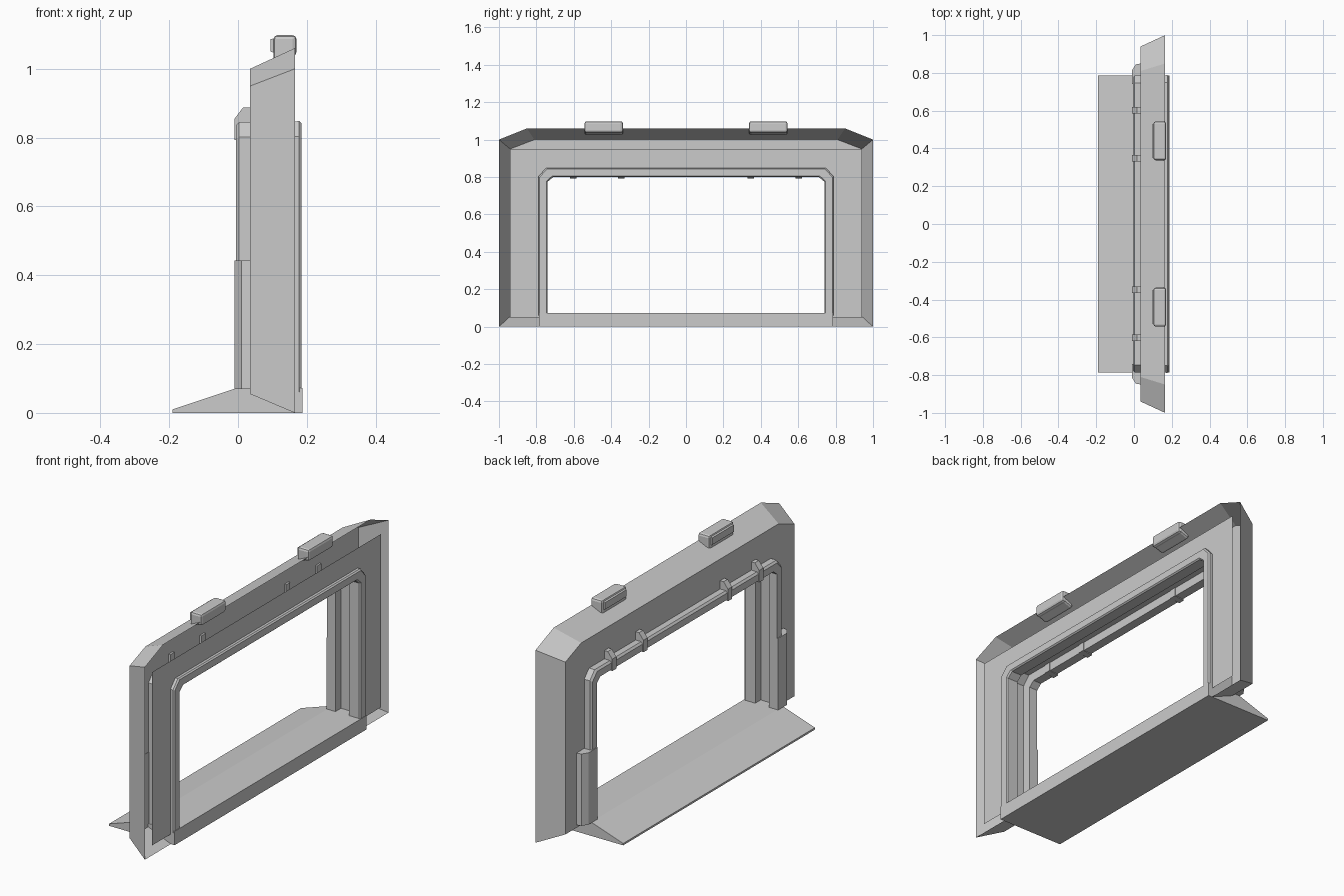
import bpy, bmesh

if "Cube" in bpy.data.objects:
    bpy.data.objects.remove(bpy.data.objects["Cube"])


def finish(name, bm, bevel=0.0):
    bmesh.ops.remove_doubles(bm, verts=bm.verts, dist=1e-5)
    bmesh.ops.recalc_face_normals(bm, faces=bm.faces)
    me = bpy.data.meshes.new(name)
    bm.to_mesh(me)
    bm.free()
    ob = bpy.data.objects.new(name, me)
    bpy.context.collection.objects.link(ob)
    if bevel:
        m = ob.modifiers.new("bevel", 'BEVEL')
        m.width, m.segments, m.limit_method = bevel, 2, 'ANGLE'
    return ob


def arch(name, loops, closed=False):
    """Loft arch-shaped loops; each is (x, [half-arch (y, z) points])."""
    bm = bmesh.new()
    rows = []
    for x, half in loops:
        pts = [(-y, z) for y, z in half] + list(reversed(half))
        rows.append([bm.verts.new((x, y, z)) for y, z in pts])
    n = len(rows)
    for i in range(n if closed else n - 1):
        a, b = rows[i], rows[(i + 1) % n]
        for j in range(len(a) - 1):
            bm.faces.new((a[j], a[j + 1], b[j + 1], b[j]))
    if closed:
        for end in (0, -1):
            bm.faces.new([r[end] for r in rows])
    return finish(name, bm)


def prism(name, profile, axis, a, b, bevel=0.0):
    """Extrude a 2D profile along y (xz profile) or z (xy profile)."""
    bm = bmesh.new()
    place = (lambda p, t: (p[0], t, p[1])) if axis == 'y' else (lambda p, t: (p[0], p[1], t))
    lo = [bm.verts.new(place(p, a)) for p in profile]
    hi = [bm.verts.new(place(p, b)) for p in profile]
    bm.faces.new(lo)
    bm.faces.new(hi)
    for i in range(len(lo)):
        j = (i + 1) % len(lo)
        bm.faces.new((lo[i], lo[j], hi[j], hi[i]))
    return finish(name, bm, bevel)


def opening(d, bottom=0.06):
    """Doorway outline grown by d from the inner edge."""
    return [(0.74 + d, bottom), (0.74 + d, 0.775 + d * 0.6), (0.71 + d * 0.8, 0.80 + d)]


# Flared outer shell with front plate, and the recessed-edge rear plate
flare = [(1.0, 0.0), (1.0, 1.0), (0.85, 1.06)]
face = [(0.94, 0.055), (0.94, 0.95), (0.81, 1.0)]
arch("outer_shell", [(0.165, flare), (0.035, face), (0.035, opening(0.045, 0.055))])
arch("rear_plate", [(0.163, [(0.94, 0.05), (0.94, 0.95), (0.78, 0.95)]),
                    (0.163, opening(0.045, 0.05)), (0.035, opening(0.045, 0.05))])

# Sloping flanges closing the shell feet
for s in (-1, 1):
    bm = bmesh.new()
    bm.faces.new([bm.verts.new(p) for p in ((0.165, s, 0), (0.035, s * 0.94, 0.055),
                                            (0.035, s * 0.78, 0.055), (0.165, s * 0.78, 0))])
    finish("shell_foot", bm)

# Door rims either side of the sliding channel
arch("rear_rim", [(0.12, opening(0.045)), (0.178, opening(0.048)), (0.185, opening(0.042)),
                  (0.185, opening(0.006)), (0.178, opening(0.0)), (0.12, opening(0.0))], True)
arch("front_rim", [(0.042, opening(0.045)), (0.003, opening(0.045)), (-0.006, opening(0.035)),
                   (-0.006, opening(0.0)), (0.042, opening(0.0))], True)

# Threshold with ramp
prism("threshold_ramp", [(-0.19, 0), (-0.19, 0.01), (-0.005, 0.072), (0.187, 0.072), (0.187, 0)],
      'y', -0.787, 0.787)

for s in (-1, 1):
    # Thick lower door guards
    prism("lower_guard", [(x, s * y) for x, y in ((0.037, 0.74), (-0.01, 0.74), (-0.01, 0.815),
                                                  (0.01, 0.845), (0.037, 0.85))], 'z', 0.07, 0.443)
    # Clips over the front rim
    for y in (0.347, 0.603):
        prism("rim_clip", [(0.045, 0.80), (-0.01, 0.793), (-0.01, 0.855), (0.015, 0.888), (0.045, 0.888)],
              'y', s * y - 0.017, s * y + 0.017)
    # Roof lamps with a front lens
    c = s * 0.44
    prism("lamp_housing", [(0.103, 1.02), (0.103, 1.098), (0.17, 1.098), (0.17, 1.037), (0.15, 1.037)],
          'y', c - 0.103, c + 0.103, 0.012)
    prism("lamp_lens", [(0.095, 1.05), (0.095, 1.086), (0.11, 1.09), (0.11, 1.045)],
          'y', c - 0.088, c + 0.088)
